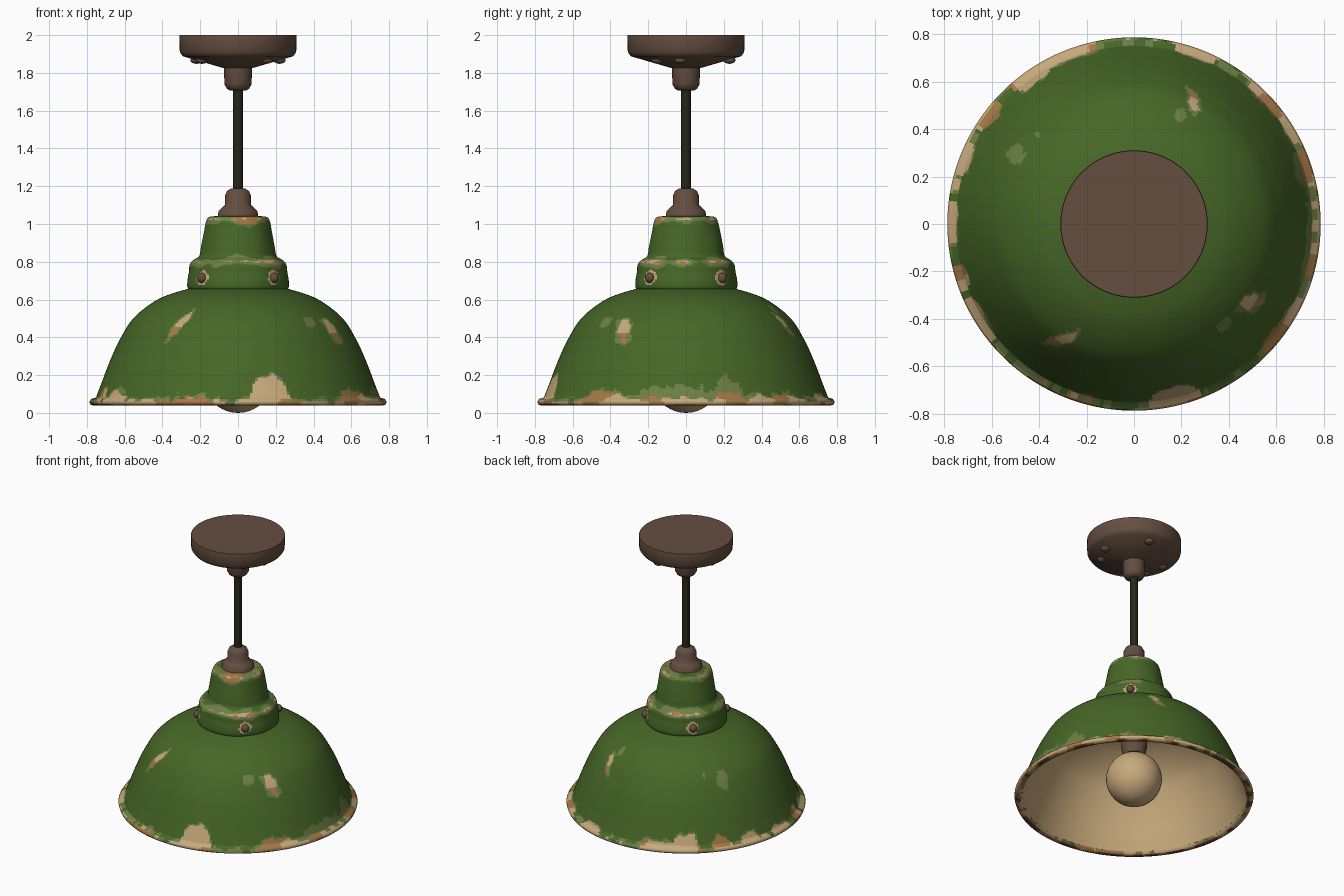
import bpy, bmesh, math
from mathutils import Vector, noise

cube = bpy.data.objects.get("Cube")
if cube:
    bpy.data.objects.remove(cube)


def material(name, rgb):
    m = bpy.data.materials.new(name)
    m.use_nodes = True
    m.diffuse_color = (*rgb, 1)
    m.node_tree.nodes["Principled BSDF"].inputs["Base Color"].default_value = (*rgb, 1)
    return m


GREEN = material("green enamel", (0.062, 0.135, 0.02))
FADED = material("faded green", (0.15, 0.21, 0.06))
CREAM = material("cream", (0.57, 0.4, 0.2))
RUST = material("orange rust", (0.38, 0.19, 0.06))
DARK_RUST = material("dark rust", (0.11, 0.055, 0.024))
BROWN = material("brown metal", (0.13, 0.077, 0.053))
BLACK = material("dark rod", (0.02, 0.02, 0.008))
PAINT = [GREEN, FADED, CREAM, RUST, DARK_RUST]
G, F, C, R, D = range(5)


def smooth_profile(points, sub):
    """Catmull-Rom resampling of a (radius, height) profile."""
    pts = [Vector(p) for p in points]
    pts = [2 * pts[0] - pts[1]] + pts + [2 * pts[-1] - pts[-2]]
    out = []
    for a, b, c, d in zip(pts, pts[1:], pts[2:], pts[3:]):
        for i in range(sub):
            t = i / sub
            out.append(0.5 * (2 * b + (c - a) * t + (2 * a - 5 * b + 4 * c - d) * t ** 2
                              + (3 * b - a - 3 * c + d) * t ** 3))
    return out + [pts[-2]]


def finish(name, bm, mats, rule=None, sharp=40):
    mesh = bpy.data.meshes.new(name)
    bm.to_mesh(mesh)
    bm.free()
    for m in mats:
        mesh.materials.append(m)
    for p in mesh.polygons:
        p.use_smooth = True
        if rule:
            p.material_index = rule(p.center)
    mesh.set_sharp_from_angle(angle=math.radians(sharp))
    ob = bpy.data.objects.new(name, mesh)
    bpy.context.scene.collection.objects.link(ob)
    return ob


def lathe(name, profile, mats, segs=48, rule=None, sharp=40, wobble=None):
    """Spin a profile; listed top to bottom its faces point outward."""
    bm = bmesh.new()
    rings = []
    for r, z in profile:
        ring = []
        for j in range(segs):
            a = 2 * math.pi * j / segs
            k = r + (wobble(a, z) if wobble else 0)
            ring.append(bm.verts.new((k * math.cos(a), k * math.sin(a), z)))
        rings.append(ring)
    for up, low in zip(rings, rings[1:]):
        for j in range(segs):
            n = (j + 1) % segs
            bm.faces.new((up[j], low[j], low[n], up[n]))
    bmesh.ops.remove_doubles(bm, verts=bm.verts, dist=1e-5)
    return finish(name, bm, mats, rule, sharp)


def ball(name, centre, scale, mat, rot=0):
    bm = bmesh.new()
    bmesh.ops.create_uvsphere(bm, u_segments=32, v_segments=20, radius=1)
    ob = finish(name, bm, [mat])
    ob.location, ob.scale, ob.rotation_euler.z = centre, scale, rot
    return ob


def angle_gap(p, deg):
    a = math.degrees(math.atan2(p.y, p.x)) - deg
    return (a + 180) % 360 - 180


# Chips in the enamel: angle, height, half width, half height, tilt, core limit
CHIPS = [(-122, 0.47, 0.035, 0.095, 0.6, 0.75), (-34, 0.44, 0.055, 0.075, -0.3, 0.7),
         (-48, 0.48, 0.035, 0.03, 0, 0), (64, 0.47, 0.035, 0.075, -0.5, 0.75),
         (67, 0.55, 0.025, 0.025, 0, 0), (149, 0.46, 0.04, 0.06, 0, 0.22),
         (137, 0.5, 0.014, 0.014, 0, 0)]
# Worn stretches of the rim: angle, half width in degrees, top height
RIM = [(-77, 9, 0.2), (-148, 9, 0.12), (125, 8, 0.16), (113, 14, 0.11), (143, 6, 0.13),
       (159, 6, 0.12), (180, 9, 0.1), (197, 5, 0.12), (70, 8, 0.1), (-33, 12, 0.11),
       (40, 16, 0.1), (18, 7, 0.12), (-5, 16, 0.085), (-110, 14, 0.08)]


def shade_paint(p):
    n = noise.noise(p * 14)
    fine = noise.noise(p * 30 + Vector((5, 2, 1)))
    core = R if noise.noise(p * 6 + Vector((3, 7, 0))) > 0.13 else C
    for deg, z, w, h, tilt, limit in CHIPS:
        v = p.z - z
        u = math.radians(angle_gap(p, deg)) * math.hypot(p.x, p.y) - tilt * v
        q = math.hypot(u / w, v / h) + 0.35 * n + 0.25 * fine
        if q < limit:
            return R if v < -0.02 and tilt else C
        if q < 1:
            return F
    if p.z < 0.05:
        return (D, R, C)[(n > -0.15) + (n > 0.2)]
    top = 0.062 + 0.03 * n
    for deg, w, h in RIM:
        q = abs(angle_gap(p, deg)) / w
        top = max(top, 0.05 + (h - 0.05) * (1 - q ** 3) + 0.03 * n + 0.015 * fine)
    if p.z < top:
        return core
    strip = 0.055 * max(0, 1 - (angle_gap(p, 3) / 28) ** 4)
    return F if p.z < top + 0.012 + strip * 0.8 + 0.02 * fine else G


def neck_paint(p):
    n = noise.noise(p * 9 + Vector((1, 4, 2)))
    fine = noise.noise(p * 28)
    for k in range(4):
        u = math.radians(angle_gap(p, 45 + 90 * k)) * 0.27
        if math.hypot(u, p.z - 0.715) + 0.012 * fine < 0.04:
            return C
    shoulder = 0.03 - abs(p.z - 0.8)
    edge = 0.028 - abs(p.z - 1.025)
    wear = max(shoulder, edge) + 0.035 * n + 0.01 * fine
    if wear > 0.028:
        return R if fine + n > 0.3 else C
    return F if wear > 0.01 else G


# Domed shade with a rolled rim, and its pale lining
dome = [(0.18, 0.668), (0.27, 0.655), (0.42, 0.603), (0.55, 0.505), (0.625, 0.39),
        (0.68, 0.27), (0.722, 0.16), (0.752, 0.082)]
bead = [(0.777, 0.074), (0.787, 0.06), (0.782, 0.045), (0.765, 0.038), (0.745, 0.042),
        (0.737, 0.06)]
lathe("shade", smooth_profile(dome, 11) + bead, PAINT, 300, shade_paint, 70)
inside = [(0.737, 0.06)] + [(r - 0.02, z - 0.012) for r, z in reversed(dome[1:-1])] + [(0, 0.65)]
lathe("shade_lining", smooth_profile(inside, 5), [CREAM], 96)

# Stepped neck with a collar, slightly dented
neck = [(0.24, 0.645), (0.268, 0.66), (0.27, 0.7), (0.262, 0.745), (0.256, 0.785), (0.235, 0.81),
        (0.205, 0.83), (0.195, 0.88), (0.18, 0.96), (0.168, 1.015), (0.15, 1.038), (0.09, 1.042)]


def dent(a, z):
    return 0.005 * noise.noise(Vector((2 * math.cos(a), 2 * math.sin(a), z * 5)))


lathe("neck", smooth_profile(list(reversed(neck)), 6), PAINT, 144, neck_paint, 60, dent)

# Collar bolts
for k in range(4):
    a = math.radians(45 + 90 * k)
    ball("collar_bolt", (0.272 * math.cos(a), 0.272 * math.sin(a), 0.715),
         (0.024, 0.026, 0.027), BROWN, a)

# Cap on the neck, rod, and ceiling canopy
lathe("neck_cap", [(0, 1.19), (0.035, 1.189), (0.058, 1.175), (0.069, 1.15), (0.07, 1.1),
                   (0.085, 1.085), (0.103, 1.068), (0.108, 1.035)], [BROWN], sharp=50)
lathe("rod", [(0.026, 1.75), (0.026, 1.17)], [BLACK], 16)
lathe("ceiling_canopy", [(0, 2), (0.309, 2), (0.311, 1.985), (0.308, 1.91), (0.292, 1.888),
                         (0.11, 1.835), (0.074, 1.825), (0.072, 1.74), (0.06, 1.718),
                         (0.045, 1.708), (0, 1.708)], [BROWN])
for x, y in [(0.15, -0.15), (0.06, 0.23), (-0.22, 0.03), (0.22, -0.03), (-0.19, -0.1)]:
    ball("canopy_screw", (x, y, 1.868), (0.032, 0.032, 0.02), BROWN)

# Bulb and its holder
lathe("bulb_holder", [(0, 0.65), (0.09, 0.65), (0.085, 0.42), (0.07, 0.36), (0, 0.36)], [BROWN])
ball("bulb", (0, 0, 0.184), (0.184, 0.184, 0.184), CREAM)
